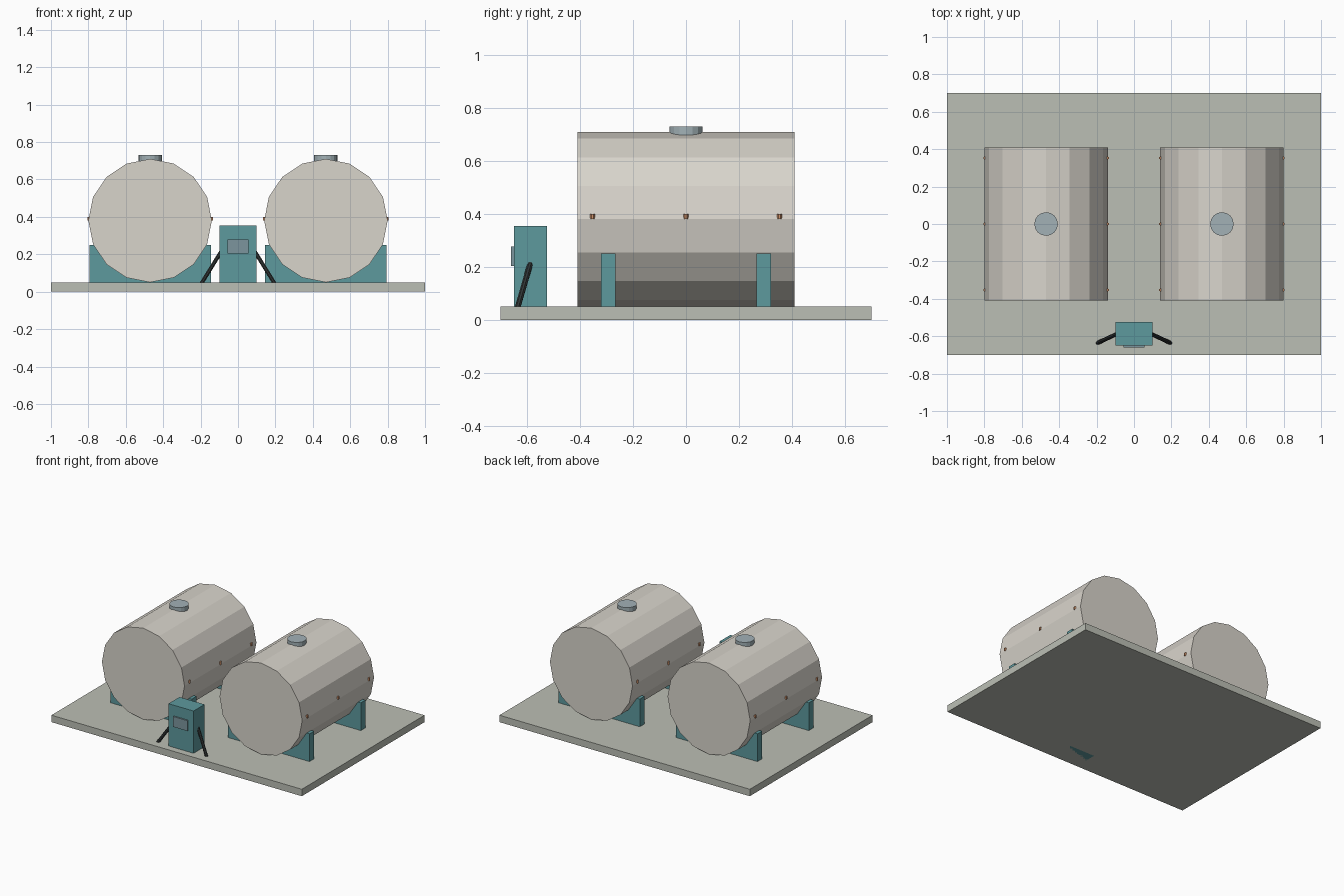
import bpy
from math import pi
from mathutils import Vector

if "Cube" in bpy.data.objects:
    bpy.data.objects.remove(bpy.data.objects["Cube"])


def material(name, r, g, b):
    m = bpy.data.materials.new(name)
    m.diffuse_color = (r, g, b, 1)
    m.use_nodes = True
    m.node_tree.nodes["Principled BSDF"].inputs["Base Color"].default_value = m.diffuse_color
    return m


CONCRETE = material("concrete", 0.50, 0.52, 0.46)
CREAM = material("cream", 0.69, 0.66, 0.60)
TEAL = material("teal", 0.11, 0.32, 0.34)
STEEL = material("steel", 0.36, 0.44, 0.47)
SCREEN = material("screen_grey", 0.20, 0.30, 0.34)
RUST = material("rust", 0.65, 0.30, 0.15)
RUBBER = material("rubber", 0.03, 0.035, 0.035)


def finish(name, mat):
    ob = bpy.context.object
    ob.name = name
    ob.data.materials.append(mat)
    return ob


def box(name, lo, hi, mat):
    lo, hi = Vector(lo), Vector(hi)
    bpy.ops.mesh.primitive_cube_add(size=1, location=(lo + hi) / 2)
    bpy.context.object.scale = hi - lo
    return finish(name, mat)


def rod(name, a, b, radius, sides, mat):
    a, b = Vector(a), Vector(b)
    d = b - a
    bpy.ops.mesh.primitive_cylinder_add(
        vertices=sides, radius=radius, depth=d.length, location=(a + b) / 2,
        rotation=d.to_track_quat('Z', 'Y').to_euler())
    return finish(name, mat)


# Base slab
box("base_slab", (-1, -0.7, 0), (1, 0.7, 0.05), CONCRETE)

for side, s in (("left", -1), ("right", 1)):
    cx = 0.47 * s
    # Horizontal tank with hatch on top
    rod(f"{side}_tank", (cx, -0.41, 0.38), (cx, 0.41, 0.38), 0.33, 16, CREAM)
    rod(f"{side}_hatch", (cx, 0, 0.695), (cx, 0, 0.73), 0.063, 16, STEEL)
    # Support saddles
    for end, y in (("front", -0.293), ("back", 0.293)):
        box(f"{side}_{end}_saddle", (cx - 0.325, y - 0.027, 0.05),
            (cx + 0.325, y + 0.027, 0.25), TEAL)
    # Rivets along both flanks
    for f in (-1, 1):
        for y in (-0.353, 0, 0.353):
            x = cx + f * 0.328
            rod(f"{side}_rivet", (x, y, 0.38), (x, y, 0.40), 0.009, 6, RUST)
    # Pump hose
    rod(f"{side}_hose", (0.09 * s, -0.587, 0.215), (0.195 * s, -0.636, 0.045),
        0.011, 8, RUBBER)

# Pump cabinet and its display
box("pump_cabinet", (-0.1, -0.65, 0), (0.1, -0.525, 0.355), TEAL)
box("pump_display", (-0.057, -0.66, 0.203), (0.057, -0.645, 0.278), SCREEN)
